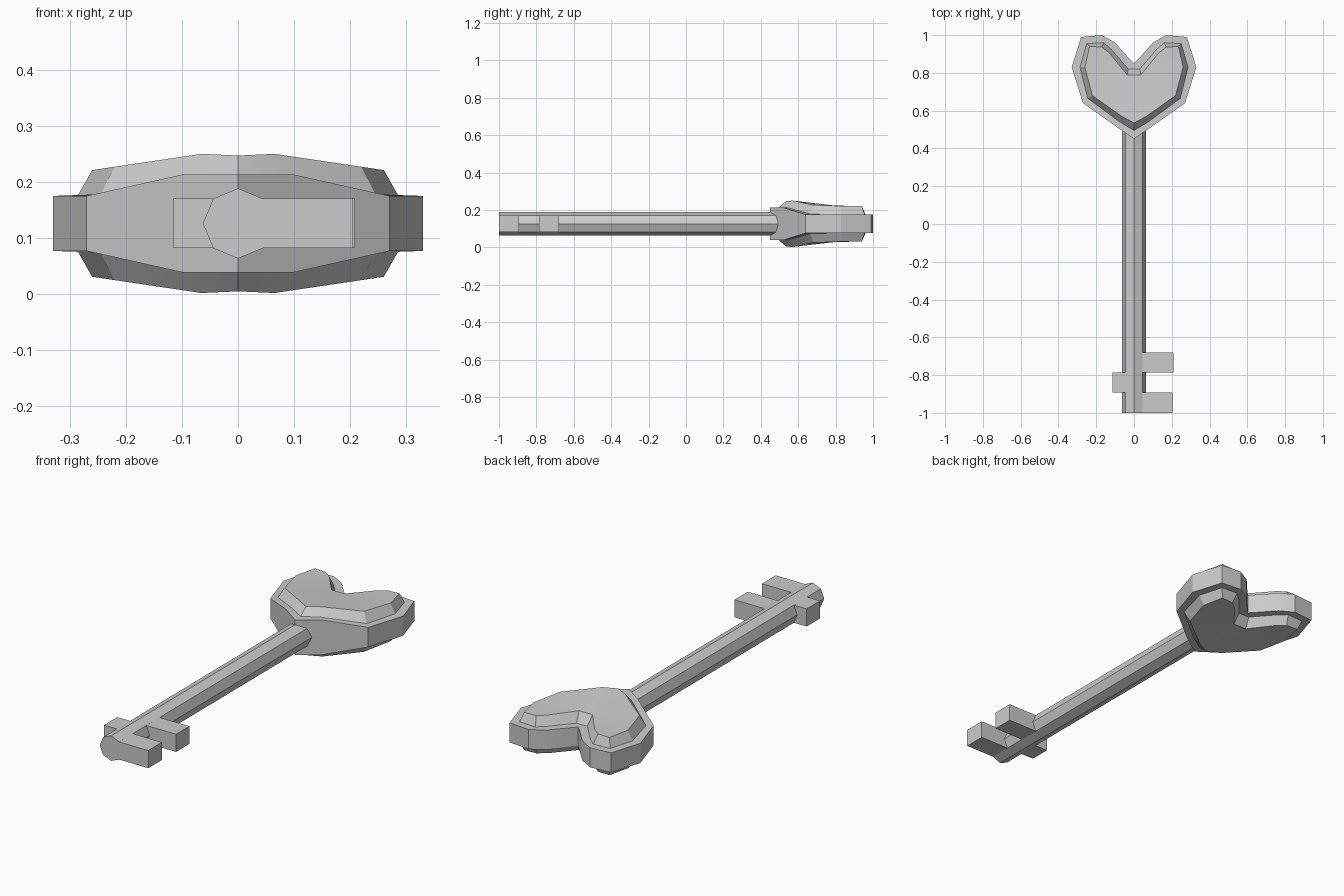
import bpy, bmesh, math

if "Cube" in bpy.data.objects:
    bpy.data.objects.remove(bpy.data.objects["Cube"])

MID = 0.126  # height of the key's horizontal symmetry plane


def finish(bm, name):
    bmesh.ops.recalc_face_normals(bm, faces=bm.faces)
    me = bpy.data.meshes.new(name)
    bm.to_mesh(me)
    bm.free()
    ob = bpy.data.objects.new(name, me)
    bpy.context.collection.objects.link(ob)
    return ob


def box(name, x0, x1, y0, y1, z0, z1):
    bm = bmesh.new()
    bmesh.ops.create_cube(bm, size=1)
    for v in bm.verts:
        v.co.x = x1 if v.co.x > 0 else x0
        v.co.y = y1 if v.co.y > 0 else y0
        v.co.z = z1 if v.co.z > 0 else z0
    return finish(bm, name)


# Heart bow: right-half rings (x, y, half height), notch to tip
rim = [(0, .85, .049), (.02, .87, .049), (.10, .96, .049), (.17, 1, .049), (.28, .99, .049),
       (.33, .83, .049), (.27, .64, .049), (.10, .52, .087), (0, .45, .087)]
ledge = [(0, .82, .049), (.03, .82, .049), (.12, .925, .049), (.16, .96, .049), (.25, .955, .049),
         (.286, .83, .049), (.245, .665, .052), (.075, .54, .087), (0, .495, .087)]
plateau = [(0, .79, .098), (.037, .79, .098), (.13, .905, .095), (.17, .937, .094), (.235, .94, .094),
           (.26, .83, .095), (.22, .68, .101), (.065, .57, .124), (0, .535, .121)]

bm = bmesh.new()
for sx in (1, -1):
    def ring(pts, sz):
        return [bm.verts.new((sx * x, y, MID + sz * h)) for x, y, h in pts]
    caps = []
    for sz in (1, -1):
        rings = [ring(p, sz) for p in (rim, ledge, plateau)]
        for a, b in zip(rings, rings[1:]):
            for i in range(len(a) - 1):
                bm.faces.new((a[i], a[i + 1], b[i + 1], b[i]))
        bm.faces.new(rings[2])
        caps.append(rings[0])
    # Outer wall joining the upper and lower rims
    t, b = caps
    for i in range(len(t) - 1):
        bm.faces.new((t[i], t[i + 1], b[i + 1], b[i]))
bmesh.ops.remove_doubles(bm, verts=bm.verts, dist=1e-4)
bmesh.ops.triangulate(bm, faces=[f for f in bm.faces if len(f.verts) > 4])
heart = finish(bm, "heart_bow")
bpy.context.view_layer.objects.active = heart
heart.select_set(True)
bpy.ops.object.shade_smooth_by_angle(angle=math.radians(25))

# Octagonal shaft
bm = bmesh.new()
R = 0.0625
ends = [[bm.verts.new((R * math.cos(k * math.pi / 4), y, MID + R * math.sin(k * math.pi / 4)))
         for k in range(8)] for y in (-1, 0.5)]
for k in range(8):
    n = (k + 1) % 8
    bm.faces.new((ends[0][k], ends[0][n], ends[1][n], ends[1][k]))
for e in ends:
    bm.faces.new(e)
finish(bm, "shaft")

# Teeth of the bit
h = 0.044
for name, x0, x1, y0, y1 in (("end_tooth", .03, .205, -1, -.892),
                             ("inner_tooth", .03, .208, -.785, -.68),
                             ("left_tooth", -.115, -.03, -.892, -.787)):
    box(name, x0, x1, y0, y1, MID - h, MID + h)
